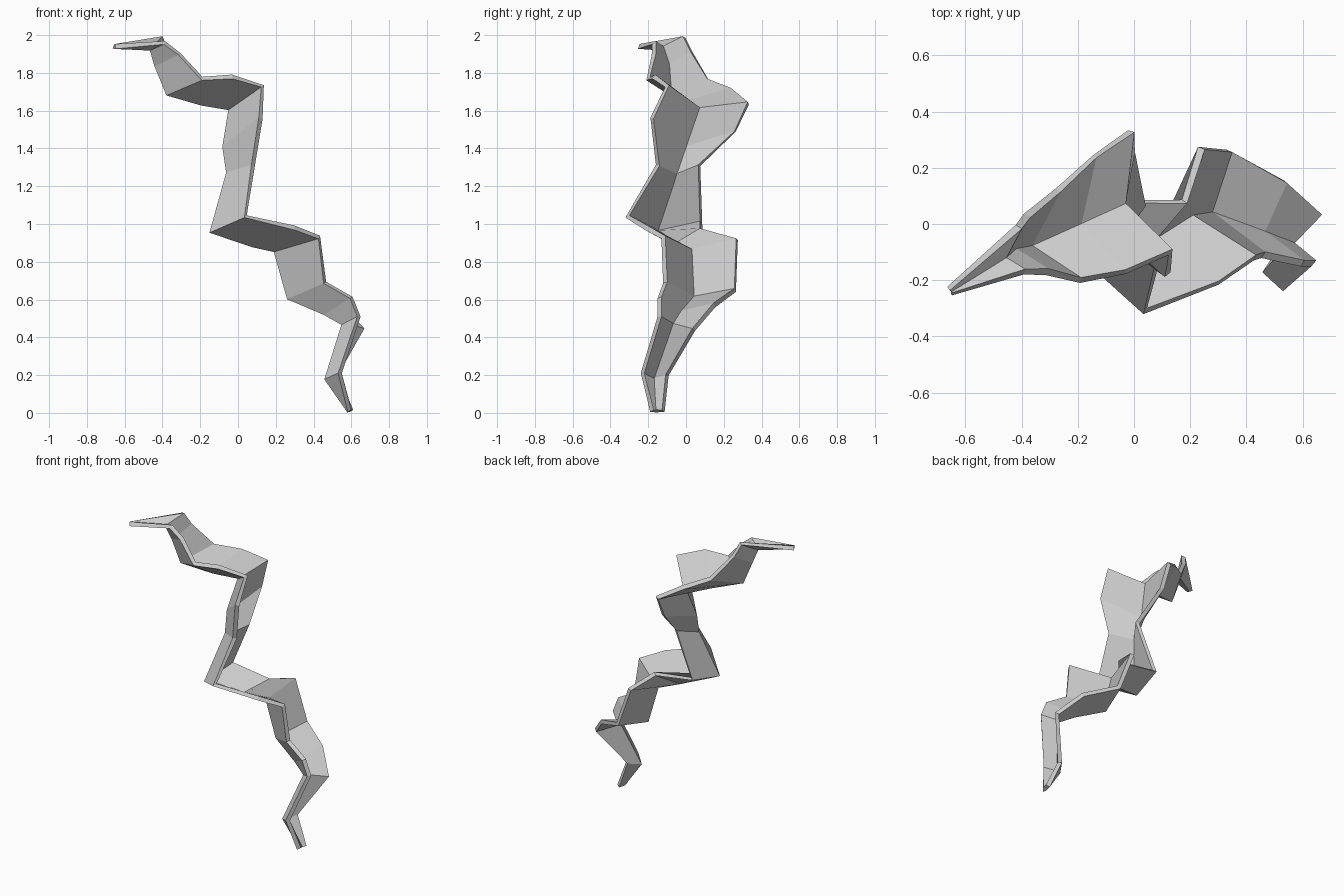
import bpy
import bmesh

# Remove the default cube only
default_cube = bpy.data.objects.get("Cube")
if default_cube is not None:
    bpy.data.objects.remove(default_cube, do_unlink=True)

SCALE = 0.01       # paths below are in hundredths of a unit, tip to foot
THICKNESS = 0.027  # plate thickness of the folded ribbon

# Front rim of the ribbon
front_rim = [
    (-65, -25, 194), (-39, -17, 196), (-31, -17, 190), (-19, -20, 177),
    (-3, -17, 178), (13, -10, 173), (12, -18, 156), (8, -15, 131),
    (4, -31, 104), (30, -21, 98), (43, -12, 93), (46, -11, 69),
    (60, -14, 61), (64, -14, 51), (54, -23, 21), (59, -18, 1),
]

# Fold line running down the middle
middle_fold = [
    (-65, -24, 194), (-46, -12, 193), (-43, -9, 184), (-37, -8, 169),
    (-19, 0, 164), (-4, 7, 161), (-7, 0, 141), (-5, -5, 127),
    (-14, -15, 96), (8, -5, 89), (20, 3, 86), (27, 4, 61),
    (46, -3, 53), (56, -7, 47), (47, -17, 18), (59, -16, 1),
]

# Back rim of the ribbon
back_rim = [
    (-66, -23, 194), (-41, -1, 199), (-38, 3, 191), (-27, 12, 176),
    (-14, 24, 171), (-1, 33, 164), (-1, 26, 149), (3, 7, 131),
    (-10, 8, 101), (18, 8, 97), (24, 27, 92), (34, 26, 65),
    (54, 15, 57), (66, 4, 44), (52, -10, 20), (60, -12, 1),
]


def make_material(name, color):
    """Plain single-colour material for viewport and render."""
    material = bpy.data.materials.new(name)
    material.use_nodes = True
    material.diffuse_color = color
    shader = next(node for node in material.node_tree.nodes
                  if node.type == 'BSDF_PRINCIPLED')
    shader.inputs["Base Color"].default_value = color
    return material


def loft_sheet(name, paths, material):
    """Join neighbouring paths with quads to make one open sheet."""
    sheet = bmesh.new()
    rows = []
    for path in paths:
        rows.append([sheet.verts.new([value * SCALE for value in point])
                     for point in path])
    for row, next_row in zip(rows, rows[1:]):
        for index in range(len(row) - 1):
            sheet.faces.new((row[index], row[index + 1],
                             next_row[index + 1], next_row[index]))
    bmesh.ops.recalc_face_normals(sheet, faces=sheet.faces)
    mesh = bpy.data.meshes.new(name)
    sheet.to_mesh(mesh)
    sheet.free()
    mesh.materials.append(material)
    sheet_object = bpy.data.objects.new(name, mesh)
    bpy.context.collection.objects.link(sheet_object)
    return sheet_object


# Zigzag folded ribbon, thickened evenly to both sides
grey = make_material("light_grey", (0.6, 0.6, 0.6, 1.0))
bolt = loft_sheet("zigzag_bolt", [front_rim, middle_fold, back_rim], grey)
plate = bolt.modifiers.new("plate_thickness", 'SOLIDIFY')
plate.thickness = THICKNESS
plate.offset = 0.0
plate.use_rim = True
